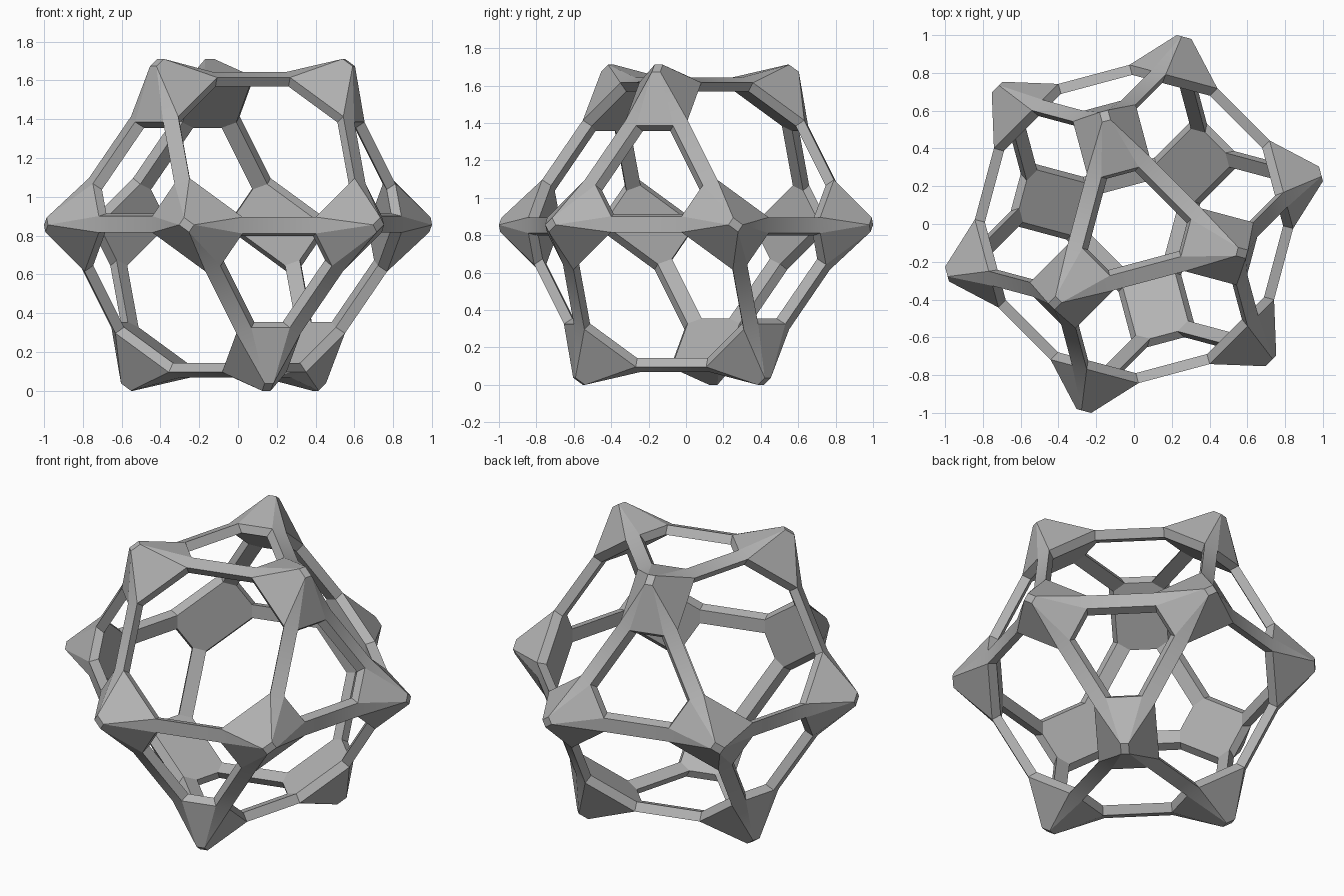
import bpy, bmesh, math
from itertools import combinations
from mathutils import Vector

cube = bpy.data.objects.get("Cube")
if cube:
    bpy.data.objects.remove(cube, do_unlink=True)

HALF_STRUT = 0.195
TIP_RADIUS, TIP_SIZE = 1.025, 0.04
# strut section: (distance from centre, offset towards the triangular opening)
SECTION = [(0.82, -0.04), (0.82, 0.045), (0.765, 0.058), (0.765, -0.025)]


def ring(count, radius, start, z):
    return [Vector((radius * math.cos(math.radians(start + 360 * i / count)),
                    radius * math.sin(math.radians(start + 360 * i / count)), z))
            for i in range(count)]


# corner layout: top triangle, middle hexagon, bottom triangle
height = math.sqrt(2 / 3)
corners = (ring(3, 1 / math.sqrt(3), -15, height) + ring(6, 1, 15, 0)
           + ring(3, 1 / math.sqrt(3), 45, -height))


def adjacent(a, b):
    return abs((a - b).length - 1) < 0.01


bm = bmesh.new()
ends = {i: [] for i in range(len(corners))}

# struts along every edge, left open at both ends
for i, j in combinations(range(len(corners)), 2):
    a, b = corners[i], corners[j]
    if not adjacent(a, b):
        continue
    along, outward = (b - a).normalized(), (a + b).normalized()
    third = next(c for c in corners if adjacent(c, a) and adjacent(c, b))
    side = along.cross(outward).normalized()
    if side.dot(third) < 0:
        side = -side
    loops = []
    for k, sign in ((i, -1), (j, 1)):
        loop = [bm.verts.new(outward * r + side * s + along * sign * HALF_STRUT)
                for r, s in SECTION]
        ends[k].append(loop)
        loops.append(loop)
    for n in range(4):
        m = (n + 1) % 4
        bm.faces.new((loops[0][n], loops[0][m], loops[1][m], loops[1][n]))

# blunt pyramid nodes joining four strut ends
for i, v in enumerate(corners):
    points = [p for loop in ends[i] for p in loop]
    for c in corners:
        if adjacent(c, v):
            out = (c - v) - v * (c - v).dot(v)
            points.append(bm.verts.new(v * TIP_RADIUS + out.normalized() * TIP_SIZE))
    bmesh.ops.convex_hull(bm, input=points, use_existing_faces=False)
    for loop in ends[i]:
        caps = [f for f in bm.faces if all(p in loop for p in f.verts)]
        bmesh.ops.delete(bm, geom=caps, context='FACES_ONLY')

bmesh.ops.dissolve_limit(bm, angle_limit=math.radians(1), verts=bm.verts, edges=bm.edges)
bmesh.ops.recalc_face_normals(bm, faces=bm.faces)
lowest = min(p.co.z for p in bm.verts)
bmesh.ops.translate(bm, vec=(0, 0, -lowest), verts=bm.verts)

mesh = bpy.data.meshes.new("lattice_frame")
bm.to_mesh(mesh)
bm.free()
frame = bpy.data.objects.new("lattice_frame", mesh)
bpy.context.collection.objects.link(frame)

# single grey material
grey = bpy.data.materials.new("plain_grey")
grey.use_nodes = True
colour = (0.45, 0.45, 0.45, 1)
grey.diffuse_color = colour
grey.node_tree.nodes["Principled BSDF"].inputs["Base Color"].default_value = colour
mesh.materials.append(grey)

bpy.ops.object.select_all(action='DESELECT')
frame.select_set(True)
bpy.context.view_layer.objects.active = frame
bpy.ops.object.shade_smooth_by_angle(angle=math.radians(25))
